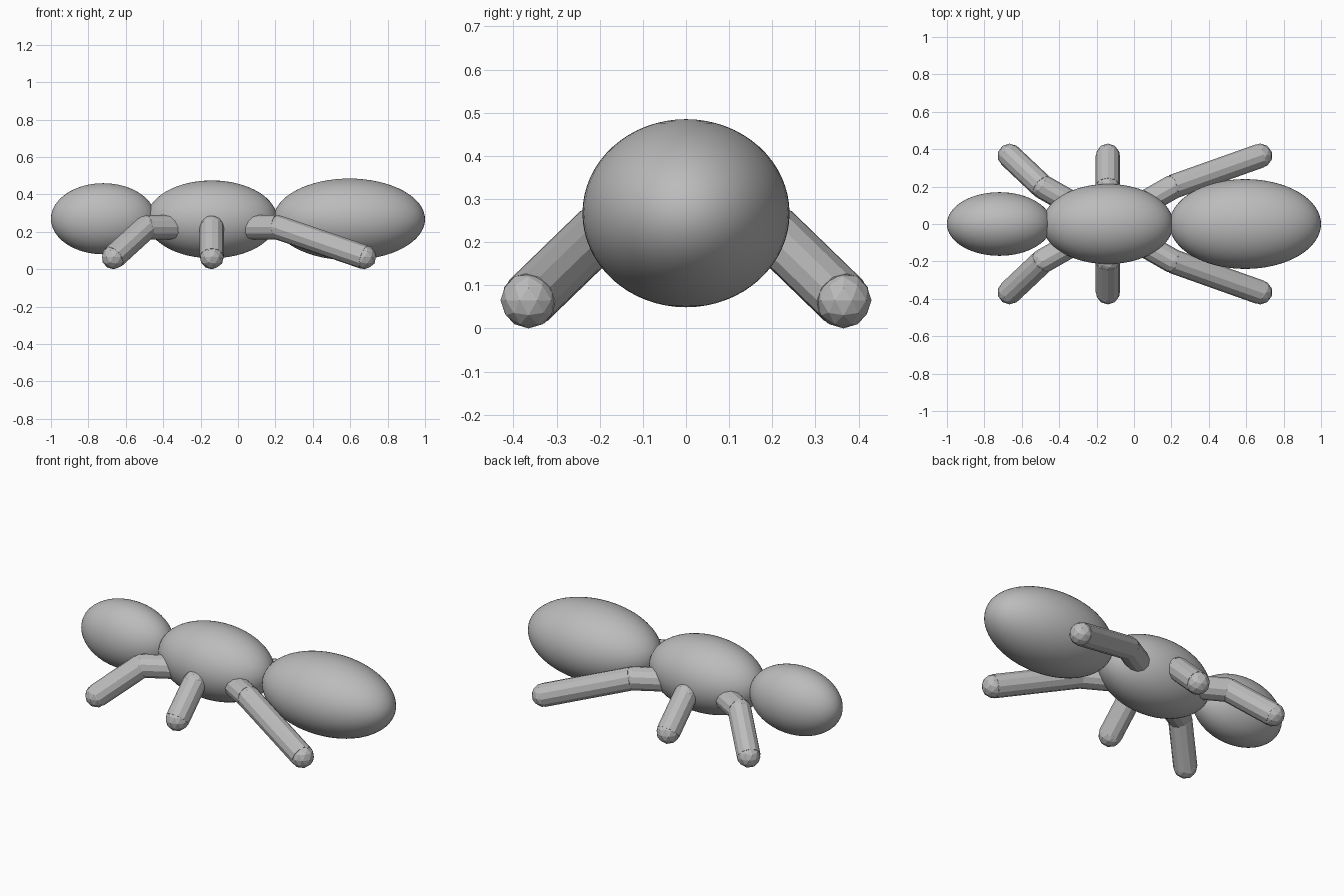
import bpy
from mathutils import Vector

cube = bpy.data.objects.get("Cube")
if cube:
    bpy.data.objects.remove(cube, do_unlink=True)

GREY = (0.5, 0.5, 0.5, 1)
grey = bpy.data.materials.new("plain grey")
grey.use_nodes = True
grey.diffuse_color = GREY
grey.node_tree.nodes["Principled BSDF"].inputs["Base Color"].default_value = GREY


def finish(name):
    obj = bpy.context.object
    obj.name = name
    obj.data.materials.append(grey)
    return obj


def body_part(name, centre, radii):
    bpy.ops.mesh.primitive_uv_sphere_add(segments=64, ring_count=32, radius=1, location=centre)
    obj = finish(name)
    obj.scale = radii
    bpy.ops.object.transform_apply(location=False, rotation=False)
    bpy.ops.object.shade_smooth()


def limb(name, start, end, radius):
    axis = end - start
    bpy.ops.mesh.primitive_cylinder_add(vertices=12, radius=radius, depth=axis.length,
                                        location=(start + end) / 2)
    finish(name).rotation_euler = axis.to_track_quat("Z", "Y").to_euler()


def ball(name, centre, radius):
    bpy.ops.mesh.primitive_ico_sphere_add(subdivisions=2, radius=radius, location=centre)
    finish(name)


# Three body segments in a row
body_part("head", (-0.72, 0, 0.27), (0.28, 0.17, 0.19))
body_part("thorax", (-0.14, 0, 0.267), (0.35, 0.214, 0.208))
body_part("abdomen", (0.595, 0, 0.267), (0.405, 0.24, 0.218))

# Three mirrored pairs of jointed legs: knee x and foot x for each
RADIUS = 0.065
for side, sign in (("left", 1), ("right", -1)):
    for pair, knee_x, foot_x in (("head_end", -0.49, -0.665),
                                 ("middle", -0.14, -0.14),
                                 ("tail_end", 0.21, 0.675)):
        hip = Vector((-0.14, 0, 0.225))
        knee = Vector((knee_x, sign * 0.2, 0.225))
        foot = Vector((foot_x, sign * 0.365, RADIUS))
        tag = f"{pair}_{side}"
        limb("upper_leg_" + tag, hip, knee, RADIUS)
        limb("lower_leg_" + tag, knee, foot, RADIUS)
        ball("knee_" + tag, knee, RADIUS)
        ball("foot_" + tag, foot, RADIUS)
